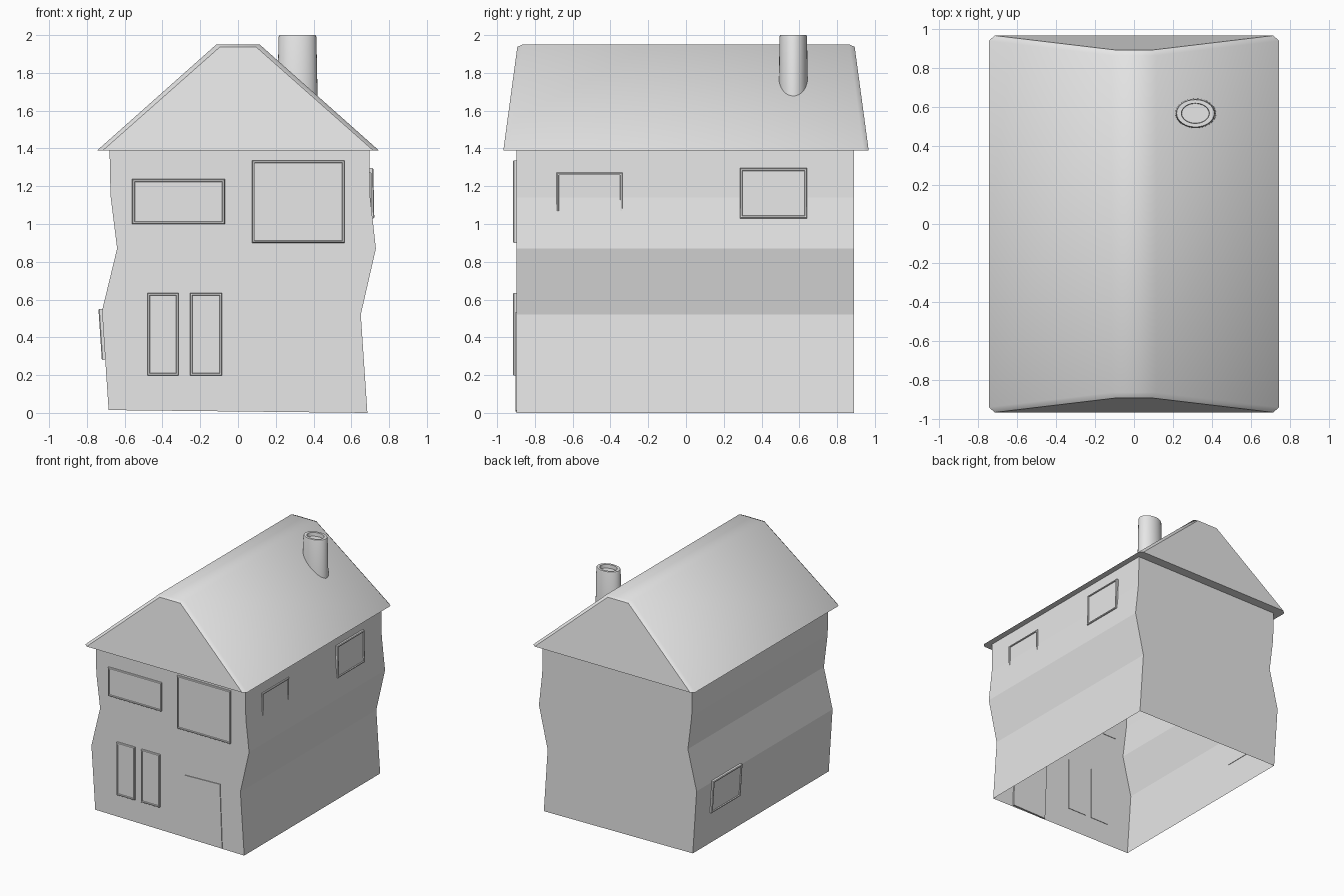
import bpy, bmesh
from math import sin, cos, pi, radians
from mathutils import Matrix, Euler

old = bpy.data.objects.get("Cube")
if old:
    bpy.data.objects.remove(old, do_unlink=True)

GREY = (0.8, 0.8, 0.8, 1)
plaster = bpy.data.materials.new("light grey")
plaster.use_nodes = True
plaster.diffuse_color = GREY
plaster.node_tree.nodes["Principled BSDF"].inputs["Base Color"].default_value = GREY


def finish(name, bm, smooth=None):
    """Turn a bmesh into a named object, optionally smooth up to an angle."""
    bmesh.ops.recalc_face_normals(bm, faces=bm.faces)
    mesh = bpy.data.meshes.new(name)
    bm.to_mesh(mesh)
    bm.free()
    mesh.materials.append(plaster)
    if smooth:
        mesh.shade_smooth()
        mesh.set_sharp_from_angle(angle=radians(smooth))
    obj = bpy.data.objects.new(name, mesh)
    bpy.context.collection.objects.link(obj)
    return obj


def loft(name, loops, smooth=None, open_side=None):
    """Bridge matching closed loops and cap both ends; one side may stay open."""
    bm = bmesh.new()
    rings = [[bm.verts.new(p) for p in loop] for loop in loops]
    n = len(rings[0])
    for a, b in zip(rings, rings[1:]):
        for i in range(n):
            if i != open_side:
                j = (i + 1) % n
                bm.faces.new((a[i], a[j], b[j], b[i]))
    bm.faces.new(rings[0])
    bm.faces.new(rings[-1])
    return finish(name, bm, smooth)


def window(name, width, height, centre, turn=0, tilt=0):
    """Chamfered frame with a sunk pane; its outer face is at centre."""
    depth, rim, sink = 0.022, 0.016, 0.008
    bm = bmesh.new()
    bmesh.ops.create_cube(bm, size=1)
    bm.transform(Matrix.Translation((0, depth / 2, 0))
                 @ Matrix.Diagonal((width, depth, height, 1)))
    bm.normal_update()
    front = min(bm.faces, key=lambda f: f.calc_center_median().y)
    bmesh.ops.inset_region(bm, faces=[front], thickness=0.005, depth=0)
    for v in front.verts:
        v.co.y -= 0.0
    # push the outer rim back to chamfer the frame
    for v in bm.verts:
        if v not in front.verts[:] and v.co.y < depth / 2:
            v.co.y += 0.005
    bmesh.ops.inset_region(bm, faces=[front], thickness=rim - 0.005, depth=0)
    bmesh.ops.inset_region(bm, faces=[front], thickness=0.003, depth=0)
    for v in front.verts:
        v.co.y += sink
    obj = finish(name, bm)
    obj.location = centre
    obj.rotation_euler = Euler((tilt, 0, radians(turn)))
    return obj


# Crooked walls, open underneath and tucked into the roof
outline = [(-0.685, 0.015), (-0.72, 0.54), (-0.64, 0.87), (-0.675, 1.15), (-0.68, 1.395),
           (0.695, 1.395), (0.70, 1.14), (0.73, 0.87), (0.65, 0.52), (0.685, 0)]
loft("walls", [[(x, y, z) for x, z in outline] for y in (-0.897, 0.889)],
     open_side=len(outline) - 1)


# Roof with leaning gables and chamfered verges
def roof_loop(side, eave, ridge, eave_y, ridge_y, top):
    return [(-eave, side * eave_y, 1.39), (-ridge, side * ridge_y, top),
            (ridge, side * ridge_y, top), (eave, side * eave_y, 1.39)]


gable = (0.715, 0.095, 0.967, 0.893, 1.938)
verge = (0.745, 0.115, 0.94, 0.865, 1.95)
loft("roof", [roof_loop(-1, *gable), roof_loop(-1, *verge),
              roof_loop(1, *verge), roof_loop(1, *gable)], smooth=43)


# Oval chimney pot with a sunk mouth
def oval(rx, ry, z, n=32):
    return [(0.315 + rx * cos(2 * pi * i / n), 0.568 + ry * sin(2 * pi * i / n), z)
            for i in range(n)]


loft("chimney", [oval(0.108, 0.078, 1.6), oval(0.1, 0.073, 1.99), oval(0.096, 0.07, 2.0),
                 oval(0.072, 0.052, 2.0), oval(0.07, 0.05, 1.97)], smooth=40)

# Leaning door
door = [(0.165, 0.008), (0.143, 0.525), (0.465, 0.535), (0.485, 0.012)]
loft("door", [[(x, y, z) for x, z in door] for y in (-0.903, -0.885)])

# Front windows: name, left, right, bottom, top
for name, x0, x1, z0, z1 in [("upper_wide_window", -0.56, -0.07, 1.0, 1.237),
                             ("upper_large_window", 0.075, 0.565, 0.90, 1.337),
                             ("lower_window_a", -0.48, -0.315, 0.197, 0.635),
                             ("lower_window_b", -0.255, -0.085, 0.197, 0.635)]:
    window(name, x1 - x0, z1 - z0, ((x0 + x1) / 2, -0.915, (z0 + z1) / 2))

# Side windows, one half sunk into the bulging wall and one following the lean
window("left_front_window", 0.35, 0.27, (0.708, -0.51, 1.137), turn=90)
window("left_rear_window", 0.355, 0.265, (0.719, 0.463, 1.163), turn=90, tilt=-0.02)
window("right_window", 0.38, 0.27, (-0.73, 0.5, 0.415), turn=-90, tilt=0.067)
